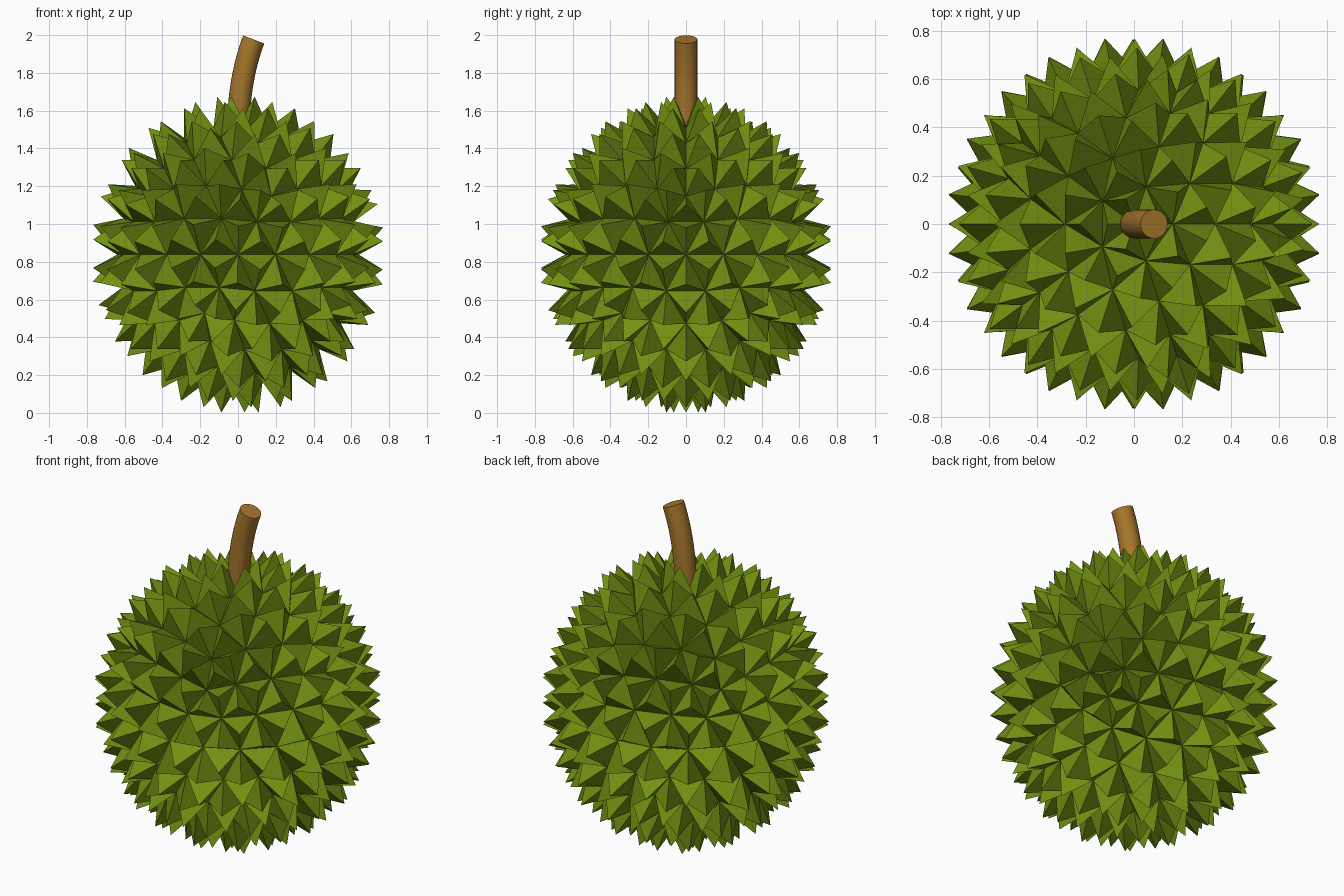
import bpy, bmesh, math
from mathutils import Vector

if "Cube" in bpy.data.objects:
    bpy.data.objects.remove(bpy.data.objects["Cube"])

CENTRE_Z = 0.838
BASE_R, TIP_R, STRETCH = 0.64, 0.78, 1.082


def material(name, rgb):
    m = bpy.data.materials.new(name)
    m.diffuse_color = (*rgb, 1)
    m.use_nodes = True
    m.node_tree.nodes["Principled BSDF"].inputs["Base Color"].default_value = m.diffuse_color
    return m


def make_object(name, bm, mat):
    bmesh.ops.recalc_face_normals(bm, faces=bm.faces)
    me = bpy.data.meshes.new(name)
    bm.to_mesh(me)
    bm.free()
    me.materials.append(mat)
    ob = bpy.data.objects.new(name, me)
    bpy.context.collection.objects.link(ob)
    return ob


# Fruit husk: icosphere with every triangle poked out into a spike
bm = bmesh.new()
bmesh.ops.create_icosphere(bm, subdivisions=3, radius=BASE_R)
poked = bmesh.ops.poke(bm, faces=bm.faces[:])
for v in poked["verts"]:
    v.co = v.co.normalized() * TIP_R
for v in bm.verts:
    v.co.z = v.co.z * STRETCH + CENTRE_Z
make_object("spiky_husk", bm, material("husk_green", (0.17, 0.28, 0.006)))

# Stem: round section swept along a gentle bend toward +x
bm = bmesh.new()
SIDES, STEPS, RADIUS = 24, 10, 0.06
p0, p1, p2 = Vector((0, 0, 1.46)), Vector((0, 0, 1.76)), Vector((0.083, 0, 1.977))
rings = []
for i in range(STEPS + 1):
    t = i / STEPS
    c = p0 * (1 - t) ** 2 + p1 * 2 * t * (1 - t) + p2 * t * t
    d = ((p1 - p0) * (1 - t) + (p2 - p1) * t).normalized()
    side = Vector((d.z, 0, -d.x))
    rings.append([bm.verts.new(c + RADIUS * (side * math.cos(a) + Vector((0, 1, 0)) * math.sin(a)))
                  for a in (2 * math.pi * k / SIDES for k in range(SIDES))])
for a, b in zip(rings, rings[1:]):
    for k in range(SIDES):
        n = (k + 1) % SIDES
        bm.faces.new((a[k], a[n], b[n], b[k]))
bm.faces.new(rings[0])
bm.faces.new(rings[-1])
stem = make_object("stem", bm, material("stem_brown", (0.38, 0.18, 0.025)))
bpy.context.view_layer.objects.active = stem
stem.select_set(True)
bpy.ops.object.shade_smooth_by_angle(angle=math.radians(40))
